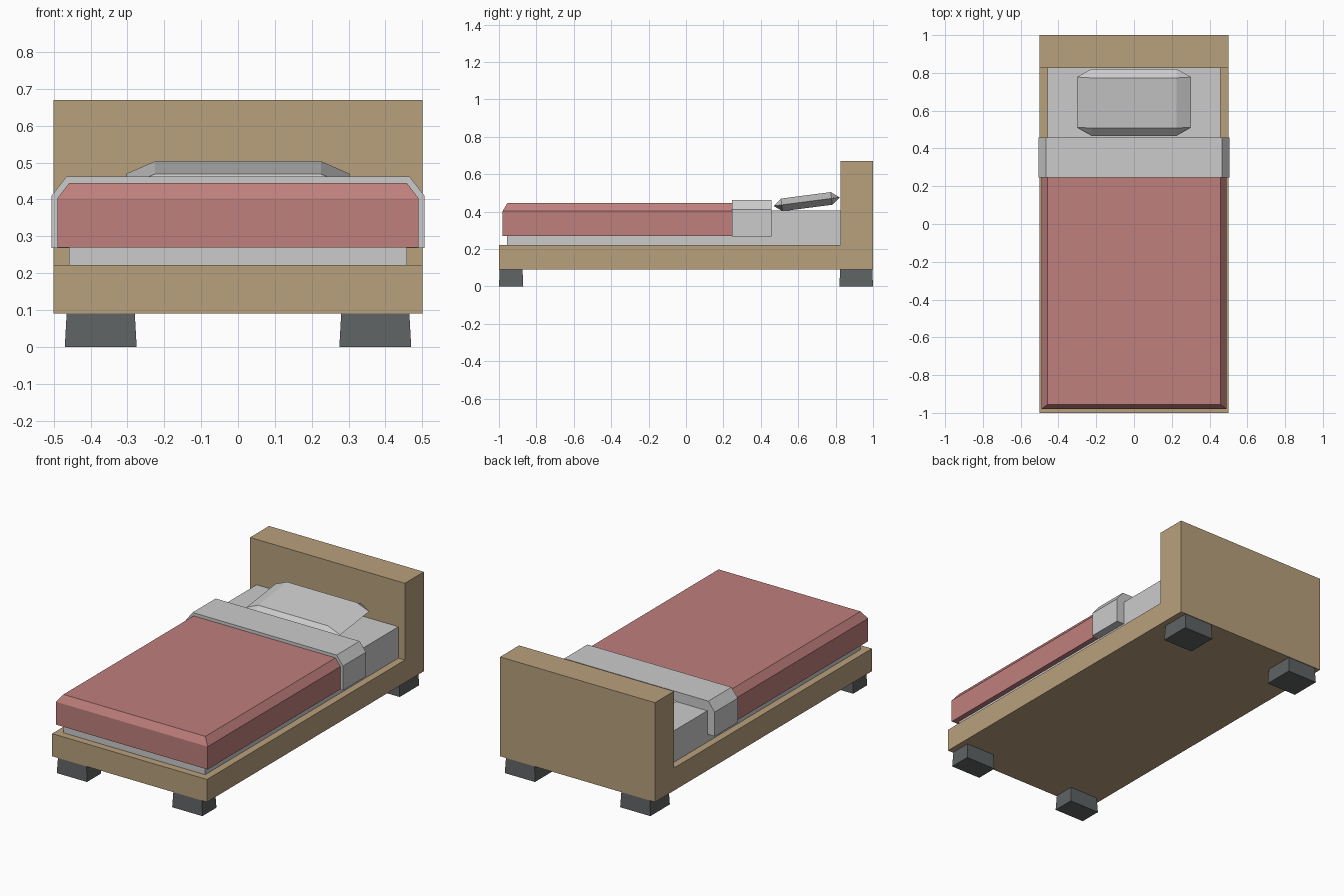
import bpy, bmesh, math
from mathutils import Matrix, Vector

if "Cube" in bpy.data.objects:
    bpy.data.objects.remove(bpy.data.objects["Cube"])


def material(name, rgb):
    m = bpy.data.materials.new(name)
    m.diffuse_color = (*rgb, 1)
    m.use_nodes = True
    m.node_tree.nodes["Principled BSDF"].inputs["Base Color"].default_value = m.diffuse_color
    return m


WOOD = material("wood", (0.485, 0.355, 0.205))
RED = material("red_fabric", (0.52, 0.214, 0.205))
DARK = material("dark_feet", (0.114, 0.125, 0.127))


def finish(name, bm, mat=None):
    bmesh.ops.recalc_face_normals(bm, faces=bm.faces)
    me = bpy.data.meshes.new(name)
    bm.to_mesh(me)
    bm.free()
    ob = bpy.data.objects.new(name, me)
    bpy.context.collection.objects.link(ob)
    if mat:
        me.materials.append(mat)
    return ob


def extrude(name, points, direction, mat=None):
    bm = bmesh.new()
    face = bm.faces.new([bm.verts.new(p) for p in points])
    out = bmesh.ops.extrude_face_region(bm, geom=[face])
    bmesh.ops.translate(bm, vec=Vector(direction),
                        verts=[g for g in out["geom"] if isinstance(g, bmesh.types.BMVert)])
    return finish(name, bm, mat)


def hull(name, points, mat=None):
    bm = bmesh.new()
    for p in points:
        bm.verts.new(p)
    bmesh.ops.convex_hull(bm, input=bm.verts[:])
    bmesh.ops.dissolve_limit(bm, angle_limit=0.01, verts=bm.verts[:], edges=bm.edges[:])
    return finish(name, bm, mat)


def rect(x0, x1, y0, y1, z):
    return [(x, y, z) for x in (x0, x1) for y in (y0, y1)]


# Frame and headboard in one L-shaped profile
side = [(-1, .09), (1, .09), (1, .67), (.825, .67), (.825, .222), (-1, .222)]
extrude("frame_and_headboard", [(-.5, y, z) for y, z in side], (1, 0, 0), WOOD)

# Tapered feet, slightly wider at the floor
for end, y0, y1 in (("front", -1, -.87), ("back", .82, 1)):
    for s, lr in ((-1, "left"), (1, "right")):
        pts = rect(s * .275, s * .47, y0, y1, 0)
        pts += rect(s * .28, s * .465, y0 + .004, y1 - .004, .09)
        hull(f"{end}_{lr}_foot", pts, DARK)

# Mattress
hull("mattress", rect(-.458, .458, -.957, .825, .222) + rect(-.458, .458, -.957, .825, .405))

# Blanket, chamfered along the sides and foot end
hull("blanket", rect(-.49, .49, -.98, .25, .27) + rect(-.49, .49, -.98, .25, .403)
     + rect(-.458, .458, -.955, .25, .445), RED)

# Folded sheet draped over the mattress
half = [(.506, .268), (.506, .41), (.465, .463)]
inner = [(.458, .405), (.458, .268)]
loop = half + [(-x, z) for x, z in half[::-1]]
loop += [(-x, z) for x, z in inner[::-1]] + inner
extrude("folded_sheet", [(x, .245, z) for x, z in loop], (0, .213, 0))

# Pillow: flat panels with a thin wedge rim, leaning on the headboard
pts = [p for z in (-.034, .034) for p in rect(-.225, .225, -.134, .134, z)]
pts += rect(-.302, .302, -.134, .134, 0) + rect(-.225, .225, -.178, .178, 0)
pillow = hull("pillow", pts)
pillow.data.transform(Matrix.Translation((0, .645, .453)) @ Matrix.Rotation(math.radians(7.4), 4, 'X'))
